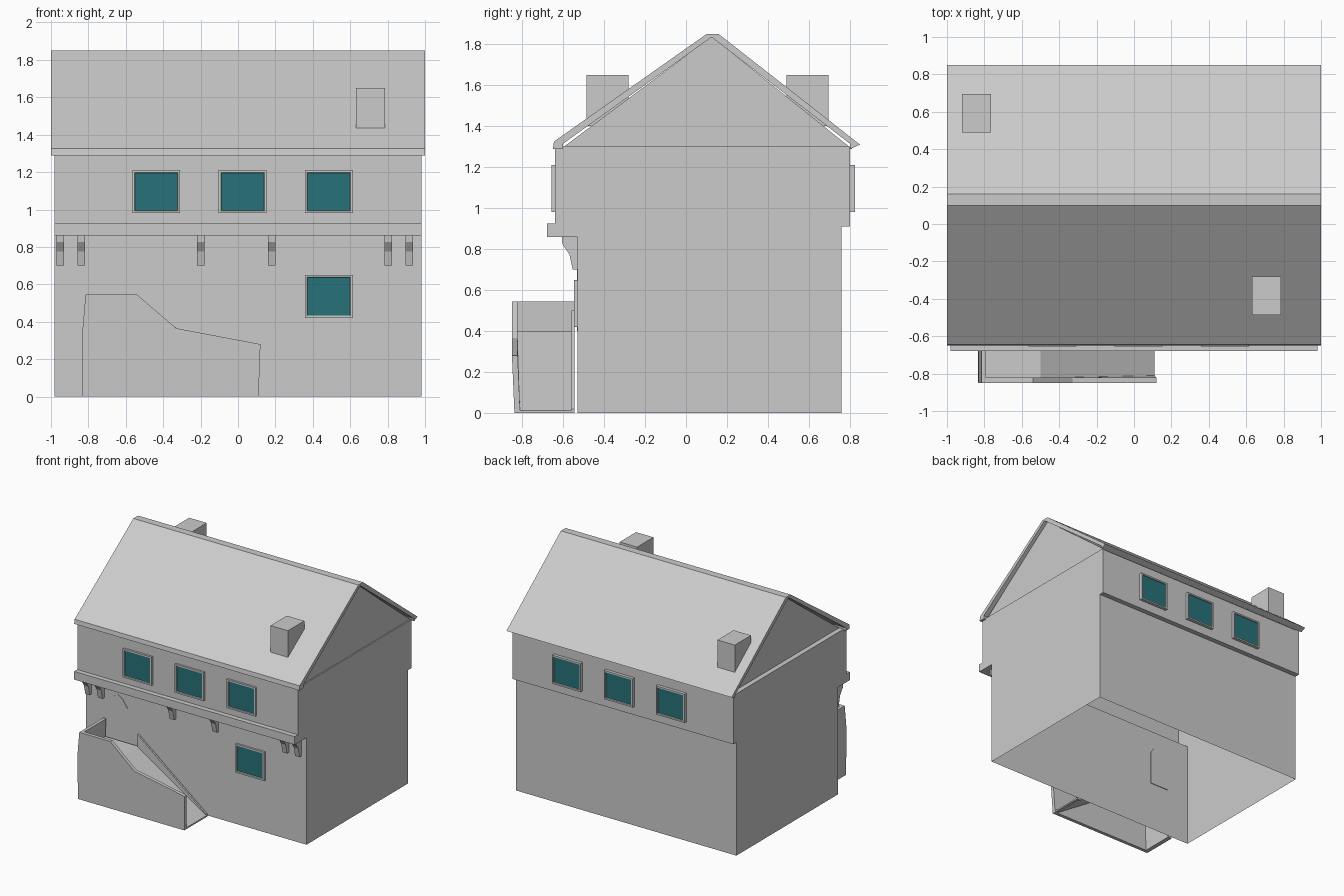
import bpy
import bmesh
from mathutils import Vector

if "Cube" in bpy.data.objects:
    bpy.data.objects.remove(bpy.data.objects["Cube"])


def material(name, colour):
    m = bpy.data.materials.new(name)
    m.use_nodes = True
    m.diffuse_color = (*colour, 1)
    m.node_tree.nodes["Principled BSDF"].inputs["Base Color"].default_value = (*colour, 1)
    return m


PLASTER = material("plaster_grey", (0.6, 0.6, 0.6))
GLASS = material("teal_glass", (0.02, 0.17, 0.19))


def finish(name, bm, mats=(PLASTER,)):
    mesh = bpy.data.meshes.new(name)
    bm.to_mesh(mesh)
    bm.free()
    for m in mats:
        mesh.materials.append(m)
    ob = bpy.data.objects.new(name, mesh)
    bpy.context.collection.objects.link(ob)
    return ob


def prism(name, profile, axis, start, end, open_base=False):
    """Extrude a flat profile along x (profile in y, z) or y (profile in x, z)."""
    bm = bmesh.new()

    def place(p, t):
        return (t, p[0], p[1]) if axis == "x" else (p[0], t, p[1])

    face = bm.faces.new([bm.verts.new(place(p, start)) for p in profile])
    new = bmesh.ops.extrude_face_region(bm, geom=[face])["geom"]
    shift = Vector(place((0, 0), end - start))
    bmesh.ops.translate(bm, vec=shift, verts=[g for g in new if isinstance(g, bmesh.types.BMVert)])
    bmesh.ops.recalc_face_normals(bm, faces=bm.faces)
    if open_base:
        base = [f for f in bm.faces if all(abs(v.co.z) < 0.001 for v in f.verts)]
        bmesh.ops.delete(bm, geom=base, context="FACES")
    return finish(name, bm)


def box(name, x, y, z):
    return prism(name, [(x[0], z[0]), (x[1], z[0]), (x[1], z[1]), (x[0], z[1])], "y", *y)


def window(name, x, z, wall_y, depth):
    """Raised frame with a recessed pane; depth is signed, pointing out of the wall."""
    bm = bmesh.new()
    bmesh.ops.create_cube(bm, size=1)
    bmesh.ops.scale(bm, vec=(0.256, abs(depth), 0.23), verts=bm.verts)
    bmesh.ops.translate(bm, vec=(x, wall_y + depth / 2, z), verts=bm.verts)
    bm.normal_update()
    pane = next(f for f in bm.faces if f.normal.y * depth > 0.001)
    bmesh.ops.inset_individual(bm, faces=[pane], thickness=0.017)
    bmesh.ops.inset_individual(bm, faces=[pane], thickness=0.003, depth=-0.008)
    pane.material_index = 1
    return finish(name, bm, (PLASTER, GLASS))


# House walls with overhanging upper floor, hollow and open below
prism("house_walls", [(-0.53, 0), (-0.53, 0.86), (-0.64, 0.86), (-0.64, 1.3),
                      (0.80, 1.3), (0.80, 0.91), (0.76, 0.91), (0.76, 0)],
      "x", -0.98, 0.98, open_base=True)
box("front_ledge", (-0.98, 0.98), (-0.68, -0.64), (0.86, 0.925))

# Roof shell and recessed gables
roof = prism("roof", [(-0.65, 1.29), (-0.645, 1.325), (0.10, 1.85), (0.16, 1.85), (0.85, 1.31),
                      (0.805, 1.29), (0.80, 1.315), (0.125, 1.835), (-0.60, 1.315), (-0.60, 1.29)],
             "x", -1, 1)
for poly in roof.data.polygons:
    poly.use_smooth = poly.normal.y > 0.2 and poly.normal.z > 0.2
prism("gables", [(-0.61, 1.29), (0.81, 1.29), (0.125, 1.838)], "x", -0.94, 0.97)

# Chimneys
box("front_chimney", (0.63, 0.785), (-0.487, -0.28), (1.40, 1.65))
box("back_chimney", (-0.92, -0.765), (0.49, 0.695), (1.40, 1.65))

# Windows
for i, x in enumerate((-0.437, 0.025, 0.486)):
    window(f"front_window_{i + 1}", x, 1.095, -0.64, -0.016)
    window(f"back_window_{i + 1}", x, 1.095, 0.80, 0.025)
window("lower_window", 0.486, 0.535, -0.53, -0.016)

# Brackets under the overhang
bracket = [(-0.53, 0.86), (-0.607, 0.86), (-0.604, 0.825), (-0.57, 0.775), (-0.553, 0.70), (-0.53, 0.70)]
for i, x in enumerate((-0.95, -0.837, -0.2, 0.18, 0.803, 0.915)):
    prism(f"bracket_{i + 1}", bracket, "x", x - 0.02, x + 0.02)

# Pointed door at the landing
prism("door", [(-0.78, 0.4), (-0.61, 0.4), (-0.61, 0.67), (-0.65, 0.73), (-0.695, 0.76),
               (-0.74, 0.73), (-0.78, 0.67)], "y", -0.533, -0.525)

# Stair: outer parapet, end wall, landing with ramp, and inner stringer
parapet = prism("stair_parapet", [(-0.835, 0), (-0.832, 0.35), (-0.815, 0.545), (-0.54, 0.545),
                                  (-0.33, 0.365), (0.12, 0.28), (0.11, 0)], "y", -0.85, -0.822)
for v in parapet.data.vertices:
    if v.co.z < 0.01:
        v.co.y += 0.012
prism("stair_end_wall", [(-0.835, 0), (-0.832, 0.35), (-0.815, 0.545), (-0.79, 0.545),
                         (-0.80, 0.35), (-0.80, 0)], "y", -0.83, -0.545)
prism("landing_and_ramp", [(-0.81, 0.4), (-0.5, 0.4), (0.11, 0.012), (0.11, 0),
                           (0.09, 0), (-0.505, 0.385), (-0.81, 0.385)], "y", -0.83, -0.545)
prism("stair_stringer", [(-0.50, 0.38), (-0.50, 0.50), (0.11, 0.02), (0.11, 0), (0.08, 0)],
      "y", -0.56, -0.545)
